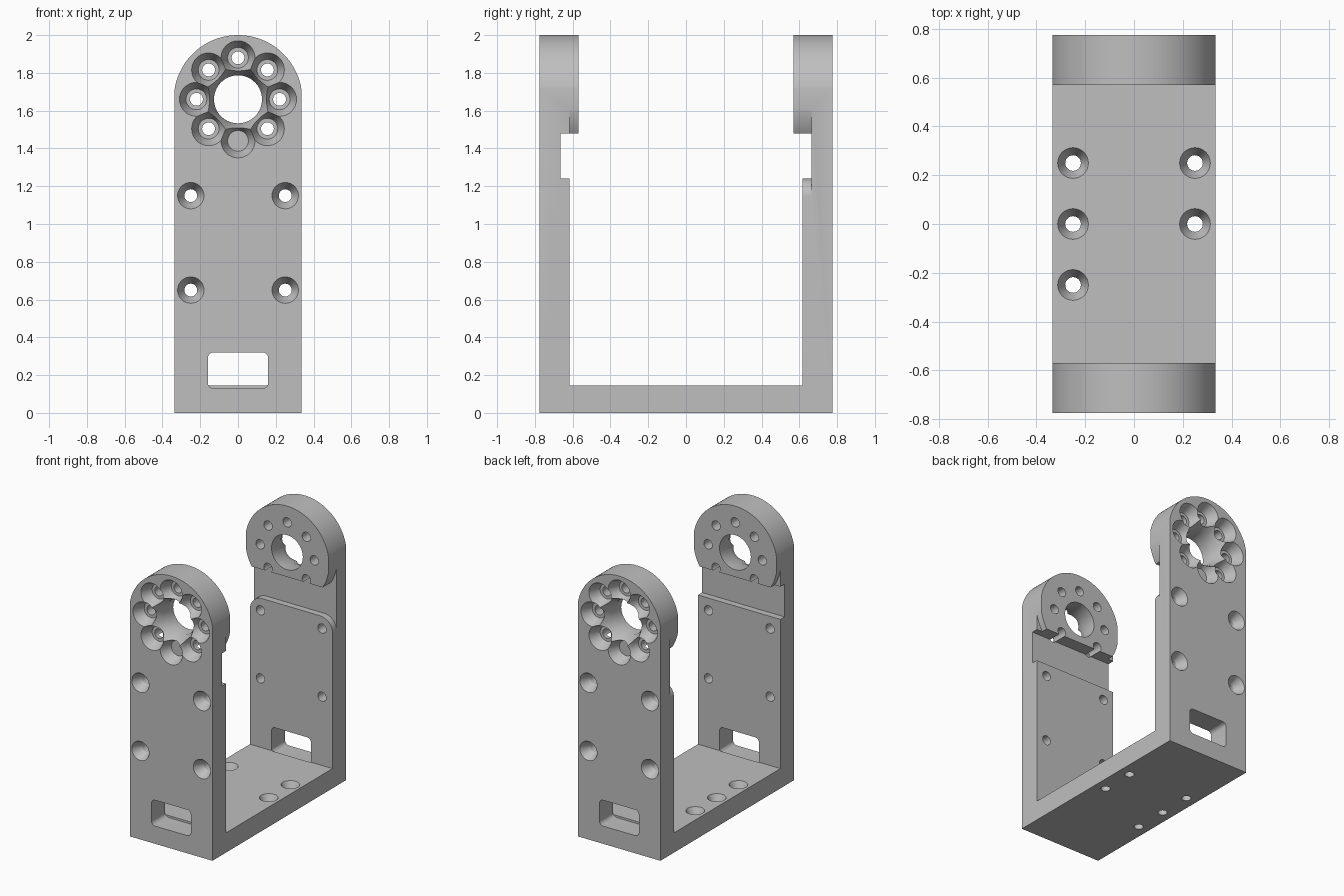
import bpy
import bmesh
from math import sin, cos, pi, radians, asin
from mathutils import Matrix

cube = bpy.data.objects.get("Cube")
if cube:
    bpy.data.objects.remove(cube, do_unlink=True)

HALF_W, OUTER, WALL, RECESS, BOSS = 0.335, 0.775, 0.617, 0.665, 0.57
FLOOR, STEP_LOW, STEP_HIGH = 0.145, 1.24, 1.48
HUB_Z, HUB_R = 1.66, 0.34

grey = bpy.data.materials.new("plain grey")
grey.use_nodes = True
colour = (0.52, 0.52, 0.52, 1)
grey.diffuse_color = colour
grey.node_tree.nodes["Principled BSDF"].inputs["Base Color"].default_value = colour


def make(name, bm):
    bmesh.ops.recalc_face_normals(bm, faces=bm.faces[:])
    mesh = bpy.data.meshes.new(name)
    bm.to_mesh(mesh)
    bm.free()
    obj = bpy.data.objects.new(name, mesh)
    bpy.context.collection.objects.link(obj)
    return obj


def prism(name, points, sweep):
    """Extrude a closed outline of 3D points along a vector."""
    bm = bmesh.new()
    face = bm.faces.new([bm.verts.new(p) for p in points])
    ext = bmesh.ops.extrude_face_region(bm, geom=[face])["geom"]
    moved = [g for g in ext if isinstance(g, bmesh.types.BMVert)]
    bmesh.ops.translate(bm, verts=moved, vec=sweep)
    return make(name, bm)


def arc(cx, cz, r, a0, a1, n):
    return [(cx + r * cos(a0 + (a1 - a0) * i / n), cz + r * sin(a0 + (a1 - a0) * i / n))
            for i in range(n + 1)]


def cut(cutter):
    cutter.hide_render = True
    mod = bracket.modifiers.new("cut", "BOOLEAN")
    mod.operation = "DIFFERENCE"
    mod.solver = "EXACT"
    mod.object = cutter
    bpy.context.view_layer.objects.active = bracket
    bpy.ops.object.modifier_apply(modifier=mod.name)
    bpy.data.objects.remove(cutter, do_unlink=True)


def cut_outline(outline, y0, y1):
    cut(prism("outline_cutter", [(x, y0, z) for x, z in outline], (0, y1 - y0, 0)))


def cut_hole(place, tilt, profile, steps=32):
    """Remove a turned shape; profile is (radius, depth) below the surface."""
    bm = bmesh.new()
    pts = [(0, profile[0][1])] + profile + [(0, profile[-1][1])]
    verts = [bm.verts.new((r, 0, d)) for r, d in pts]
    edges = [bm.edges.new(pair) for pair in zip(verts, verts[1:])]
    bmesh.ops.spin(bm, geom=verts + edges, cent=(0, 0, 0), axis=(0, 0, 1),
                   angle=2 * pi, steps=steps)
    bmesh.ops.remove_doubles(bm, verts=bm.verts[:], dist=0.0001)
    bm.transform(Matrix.Translation(place) @ Matrix.Rotation(radians(tilt), 4, "X"))
    cut(make("hole_cutter", bm))


def countersink(top, bottom, depth, bore=None, end=0.3):
    shape = [(top, -0.02), (top, 0), (bottom, depth)]
    if bore:
        if bore < bottom:
            shape.append((bore, depth))
        shape.append((bore, end))
    return shape


# U-shaped body with stepped inner walls
half = [(OUTER, 0), (OUTER, 2), (BOSS, 2), (BOSS, STEP_HIGH), (RECESS, STEP_HIGH),
        (RECESS, STEP_LOW), (WALL, STEP_LOW), (WALL, FLOOR)]
side = half + [(-y, z) for y, z in reversed(half)]
bracket = prism("u_bracket", [(-HALF_W, y, z) for y, z in side], (2 * HALF_W, 0, 0))
bracket.data.materials.append(grey)

# Rounded arm tops
crown = arc(0, HUB_Z, HUB_R, 0, pi, 64) + [(-0.5, HUB_Z), (-0.5, 2.2), (0.5, 2.2), (0.5, HUB_Z)]
cut_outline(crown, -1, 1)

# Round lower sides of the inner hub bosses
low = asin((STEP_HIGH - HUB_Z) / HUB_R)
boss = arc(0, HUB_Z, HUB_R, 0, low, 16)
boss += [(boss[-1][0], 1.4), (0.5, 1.4), (0.5, HUB_Z)]
# Rounded upper corners of the rear inner pad
pad = arc(HALF_W - 0.1, STEP_LOW - 0.1, 0.1, 0, pi / 2, 12)
pad += [(HALF_W - 0.1, 1.3), (0.5, 1.3), (0.5, STEP_LOW - 0.1)]
for s in (1, -1):
    corner = [(s * x, z) for x, z in boss]
    cut_outline(corner, -WALL, -0.4)
    cut_outline(corner, 0.4, RECESS)
    cut_outline([(s * x, z) for x, z in pad], 0.4, RECESS)

# Rounded slot near the foot of each arm
slot = []
for i, (sx, z) in enumerate([(1, 0.29), (-1, 0.29), (-1, 0.16), (1, 0.16)]):
    slot += arc(sx * 0.13, z, 0.03, i * pi / 2, (i + 1) * pi / 2, 6)

for s, tilt in ((-1, -90), (1, 90)):
    y = s * OUTER
    cut_outline(slot, s * (WALL - 0.004), s * 0.9)
    # Chamfered hub bore
    cut_hole((0, y, HUB_Z), tilt, countersink(0.172, 0.127, 0.1, 0.127), 64)
    # Ring of hub screw seats, the lowest one blind
    for k in range(8):
        a = k * pi / 4
        bore = None if k == 6 else 0.034
        cut_hole((0.22 * cos(a), y, HUB_Z + 0.22 * sin(a)), tilt,
                 countersink(0.09, 0.055, 0.08, bore))
    # Arm screw holes
    for x in (-0.25, 0.25):
        for z in (0.65, 1.15):
            cut_hole((x, y, z), tilt, countersink(0.07, 0.034, 0.07, 0.034))

# Base screw holes and central opening
spots = [(x, y) for x in (-0.25, 0.25) for y in (-0.505, -0.25, 0, 0.25, 0.505)]
for x, y in spots + [(0, -0.25), (0, 0.25)]:
    cut_hole((x, y, FLOOR), 180, countersink(0.063, 0.032, 0.065, 0.032))
cut_hole((0, 0, FLOOR), 180, [(0.097, -0.05), (0.097, 0.3)], 64)

# Smooth curved walls, crisp edges
bpy.ops.object.select_all(action="DESELECT")
bracket.select_set(True)
bpy.context.view_layer.objects.active = bracket
bpy.ops.object.shade_smooth_by_angle(angle=radians(25))
